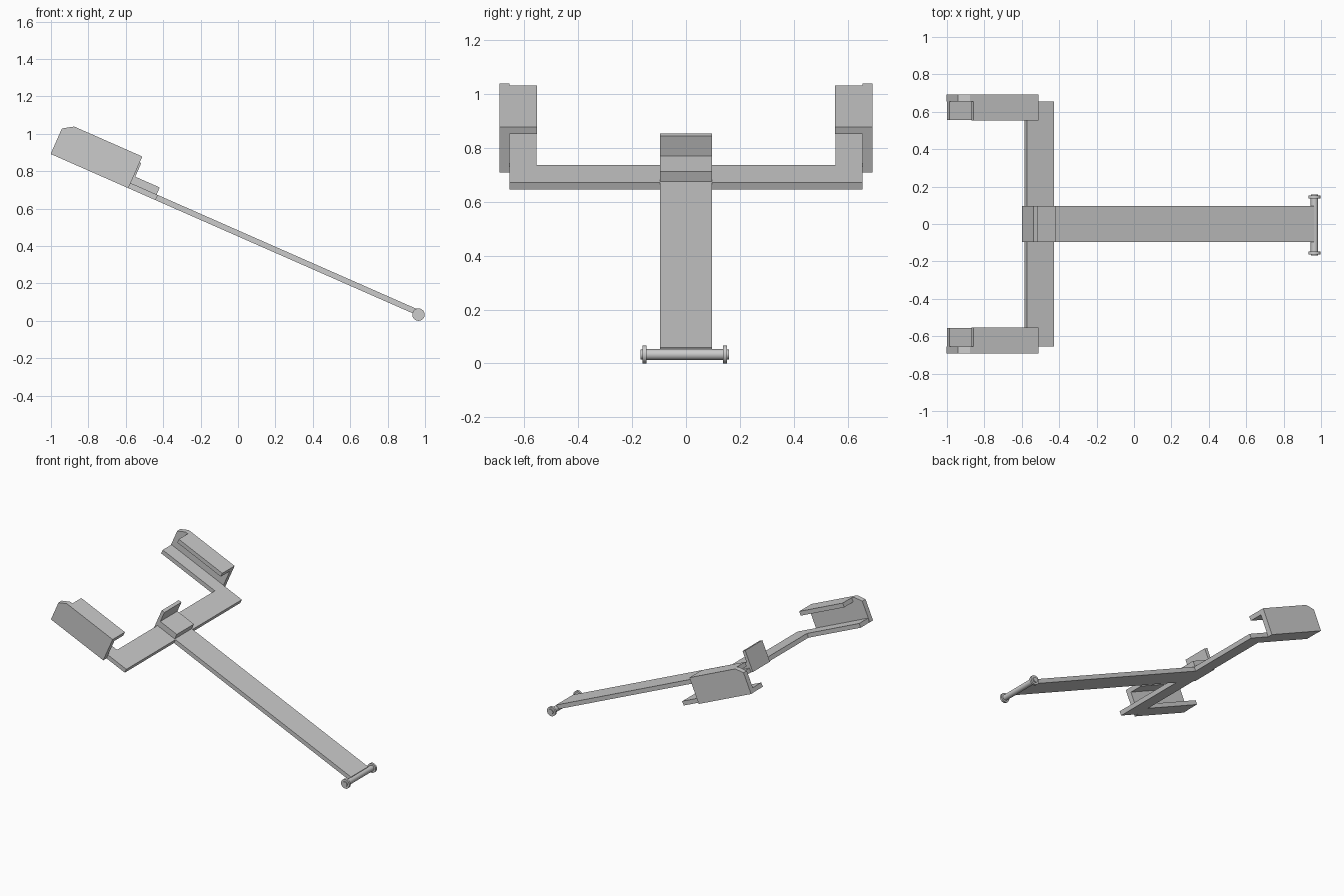
import bpy, bmesh, math
from mathutils import Vector

if "Cube" in bpy.data.objects:
    bpy.data.objects.remove(bpy.data.objects["Cube"])

# Tilted frame: u runs up along the shaft, v is normal to it, origin at the axle
TILT = math.radians(23.75)
ORIGIN = Vector((0.965, 0.0, 0.033))
U = Vector((-math.cos(TILT), 0, math.sin(TILT)))
V = Vector((math.sin(TILT), 0, math.cos(TILT)))
Y = Vector((0, 1, 0))


def prism(name, outline, axes, normal, lo, hi):
    """Extrude a flat outline, given along two axes, from lo to hi along normal."""
    bm = bmesh.new()
    a, b = axes
    face = bm.faces.new([bm.verts.new(ORIGIN + a * p + b * q + normal * lo) for p, q in outline])
    ext = bmesh.ops.extrude_face_region(bm, geom=[face])
    verts = [g for g in ext["geom"] if isinstance(g, bmesh.types.BMVert)]
    bmesh.ops.translate(bm, verts=verts, vec=normal * (hi - lo))
    bmesh.ops.recalc_face_normals(bm, faces=bm.faces)
    mesh = bpy.data.meshes.new(name)
    bm.to_mesh(mesh)
    bm.free()
    obj = bpy.data.objects.new(name, mesh)
    bpy.context.collection.objects.link(obj)
    return obj


def rod(name, radius, y0, y1):
    """Smooth cylinder along y through the axle centre."""
    bpy.ops.mesh.primitive_cylinder_add(
        vertices=32, radius=radius, depth=y1 - y0,
        location=ORIGIN + Y * (y0 + y1) / 2, rotation=(math.pi / 2, 0, 0))
    obj = bpy.context.object
    obj.name = name
    bpy.ops.object.shade_smooth_by_angle(angle=math.radians(40))
    return obj


# Forked base plate: shaft, cross bar and two side arms in one sheet
half = [(0.01, 0.097), (1.533, 0.097), (1.533, 0.655), (2.143, 0.655),
        (2.143, 0.555), (1.69, 0.555), (1.69, 0.097), (1.706, 0.097)]
outline = half + [(u, -y) for u, y in reversed(half)]
prism("fork_plate", outline, (U, Y), V, -0.006, 0.024)

# Central seat block with upright backstop
prism("centre_stop", [(1.54, 0.024), (1.54, 0.065), (1.683, 0.065),
                      (1.683, 0.145), (1.706, 0.145), (1.706, 0.024)],
      (U, V), Y, -0.097, 0.097)

# Side channels: outer wall with clipped corners and inward top lip
wall = [(1.692, -0.006), (1.692, 0.179), (2.09, 0.179), (2.146, 0.143), (2.146, -0.006)]
lip = [(1.692, 0.149), (1.692, 0.179), (2.07, 0.179), (2.07, 0.149)]
for side, s in (("left", -1), ("right", 1)):
    prism(side + "_wall", wall, (U, V), Y, s * 0.655, s * 0.692)
    prism(side + "_lip", lip, (U, V), Y, s * 0.553, s * 0.655)

# Axle with flanged ends and small caps
C = -0.005
rod("axle", 0.02, C - 0.15, C + 0.15)
for side, s in (("left", -1), ("right", 1)):
    a, b = sorted((C + s * 0.142, C + s * 0.157))
    rod(side + "_flange", 0.033, a, b)
    a, b = sorted((C + s * 0.15, C + s * 0.164))
    rod(side + "_cap", 0.018, a, b)
